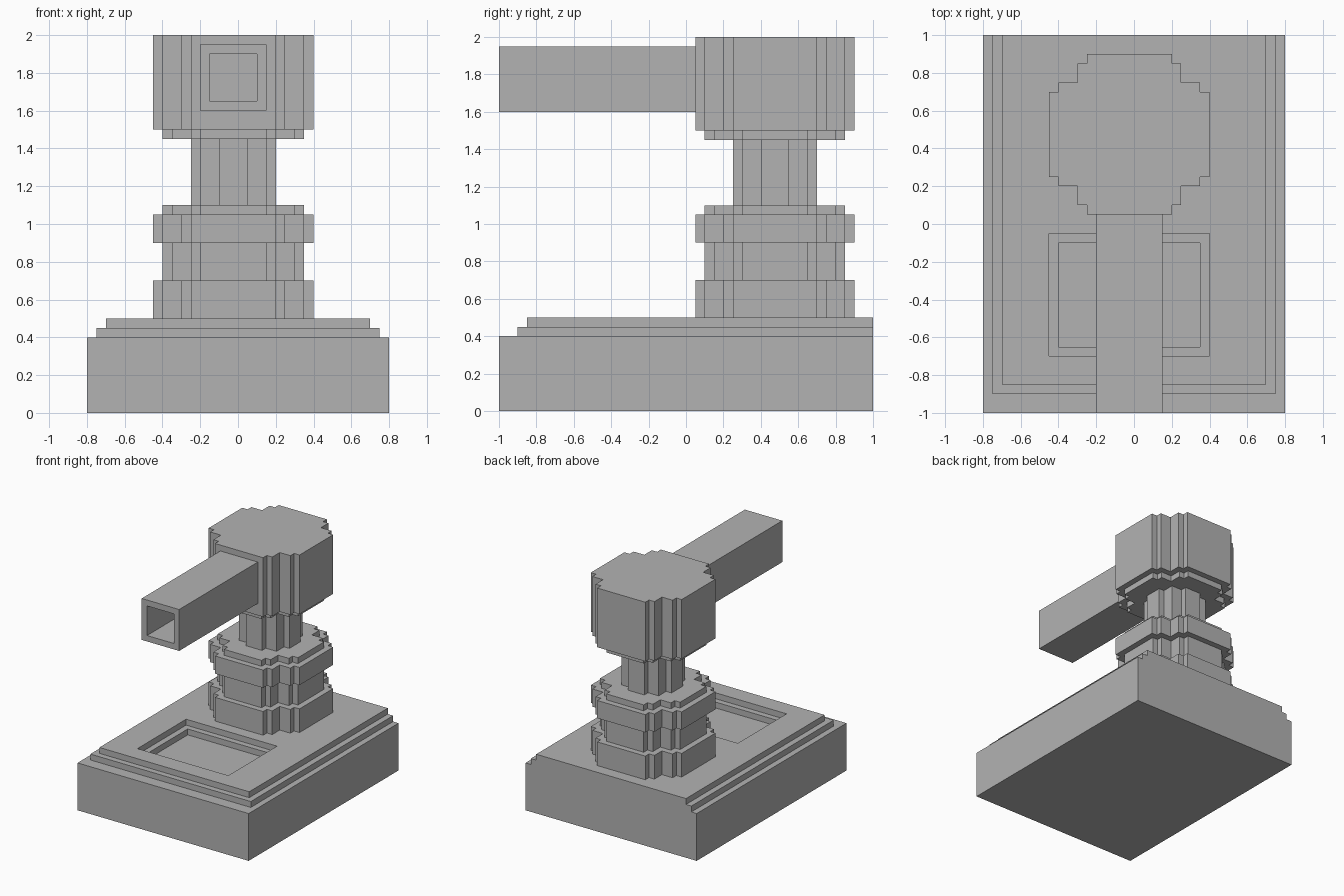
import bpy
import bmesh
from mathutils import Vector

cube = bpy.data.objects.get("Cube")
if cube:
    bpy.data.objects.remove(cube, do_unlink=True)

U = 0.05                      # size of one block
CENTRE = (-0.025, 0.475)      # axis of the column

grey = bpy.data.materials.new("plain grey")
grey.use_nodes = True
grey.diffuse_color = (0.45, 0.45, 0.45, 1)
grey.node_tree.nodes["Principled BSDF"].inputs["Base Color"].default_value = grey.diffuse_color


def finish(name, bm):
    bmesh.ops.recalc_face_normals(bm, faces=bm.faces)
    mesh = bpy.data.meshes.new(name)
    bm.to_mesh(mesh)
    bm.free()
    mesh.materials.append(grey)
    obj = bpy.data.objects.new(name, mesh)
    bpy.context.collection.objects.link(obj)
    return obj


def prism(name, outline, z0, z1):
    """Extrude a closed xy outline from z0 to z1."""
    bm = bmesh.new()
    face = bm.faces.new([bm.verts.new((x, y, z0)) for x, y in outline])
    grown = bmesh.ops.extrude_face_region(bm, geom=[face], use_keep_orig=True)["geom"]
    verts = [v for v in grown if isinstance(v, bmesh.types.BMVert)]
    bmesh.ops.translate(bm, verts=verts, vec=(0, 0, z1 - z0))
    return finish(name, bm)


def corners(x0, x1, y0, y1):
    return [(x0, y0), (x1, y0), (x1, y1), (x0, y1)]


def frame(name, outer, inner, lo, hi, place):
    """Rectangular frame; place maps (a, b, depth) to a point."""
    bm = bmesh.new()
    loops = [[bm.verts.new(place(a, b, d)) for a, b in corners(*rect)]
             for rect, d in ((outer, lo), (outer, hi), (inner, hi), (inner, lo))]
    for k in range(4):
        p, q = loops[k], loops[(k + 1) % 4]
        for i in range(4):
            j = (i + 1) % 4
            bm.faces.new((p[i], p[j], q[j], q[i]))
    return finish(name, bm)


def stepped_disc(steps):
    """Blocky round outline from the half sizes of its stacked rectangles."""
    quarter = []
    for i, (hx, hy) in enumerate(steps):
        if i:
            quarter.append((hx, steps[i - 1][1]))
        quarter.append((hx, hy))
    back = quarter[::-1]
    loop = (quarter + [(-x, y) for x, y in back]
            + [(-x, -y) for x, y in quarter] + [(x, -y) for x, y in back])
    return [(CENTRE[0] + x * U, CENTRE[1] + y * U) for x, y in loop]


WIDE = stepped_disc([(8.5, 4.5), (7.5, 5.5), (5.5, 7.5), (4.5, 8.5)])
MEDIUM = stepped_disc([(7.5, 3.5), (6.5, 4.5), (4.5, 6.5), (3.5, 7.5)])
NARROW = stepped_disc([(4.5, 1.5), (3.5, 3.5), (1.5, 4.5)])


def upright(a, b, d):
    return Vector((a, b, d))


def forward(a, b, d):
    return Vector((a, d, b))


# Base block with two stepped plates and a sunken tray
prism("base_block", corners(-0.8, 0.8, -1, 1), 0, 0.4)
frame("base_lower_step", (-0.75, 0.75, -0.9, 1), (-0.4, 0.35, -0.65, -0.1), 0.4, 0.45, upright)
frame("base_upper_step", (-0.7, 0.7, -0.85, 1), (-0.45, 0.4, -0.7, -0.05), 0.45, 0.5, upright)

# Column, from the foot up to the head
for name, outline, z0, z1 in (
    ("column_foot", WIDE, 0.5, 0.7),
    ("column_waist", MEDIUM, 0.7, 0.9),
    ("column_collar", WIDE, 0.9, 1.05),
    ("collar_cap", MEDIUM, 1.05, 1.1),
    ("neck", NARROW, 1.1, 1.45),
    ("head_underside", MEDIUM, 1.45, 1.5),
    ("head", WIDE, 1.5, 2.0),
):
    prism(name, outline, z0, z1)

# Hollow square spout
frame("spout", (-0.2, 0.15, 1.6, 1.95), (-0.15, 0.1, 1.65, 1.9), -1, 0.05, forward)
